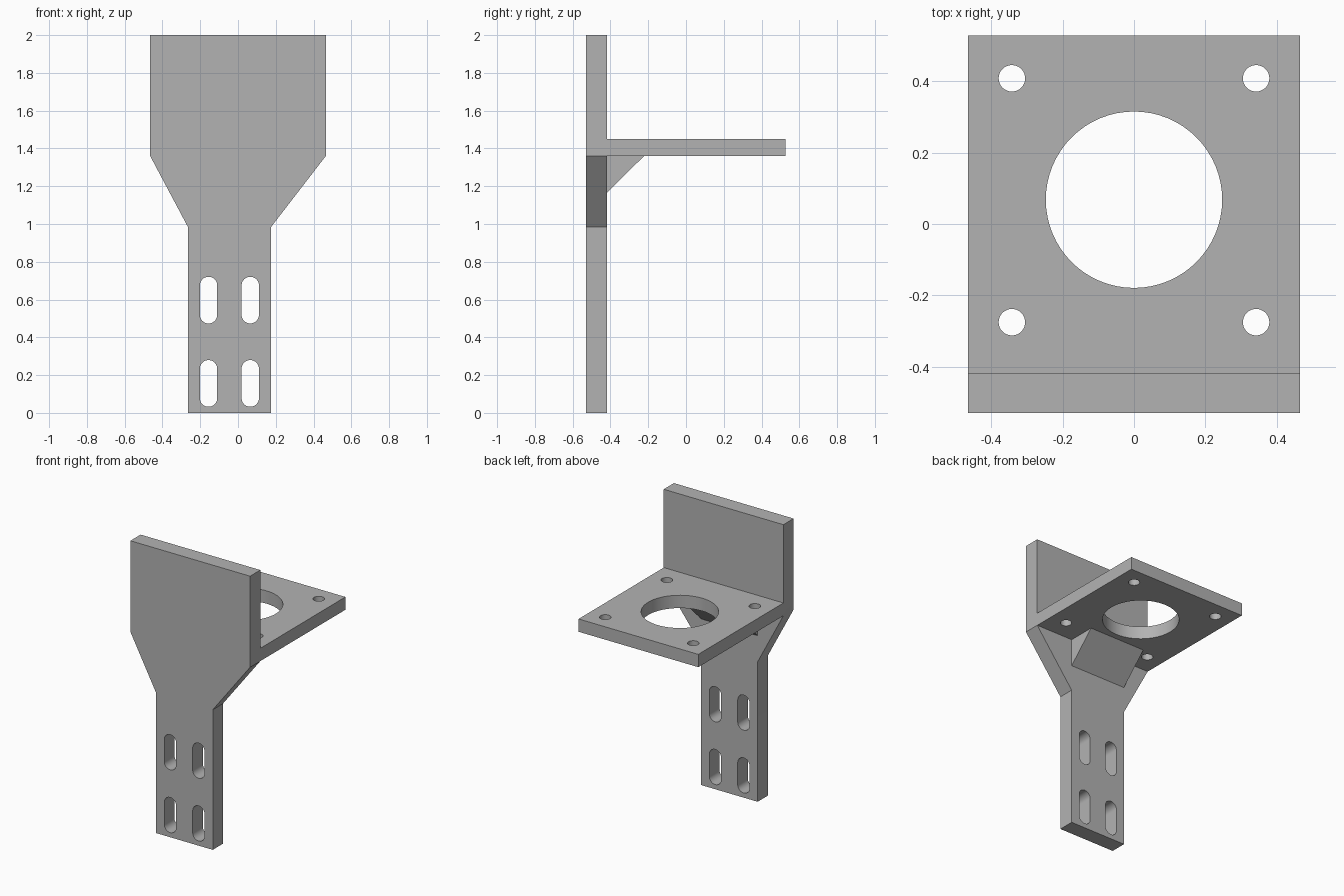
import bpy
import math
from mathutils import Vector

cube = bpy.data.objects.get("Cube")
if cube:
    bpy.data.objects.remove(cube, do_unlink=True)

grey = bpy.data.materials.new("plain grey")
grey.use_nodes = True
grey.diffuse_color = (0.45, 0.45, 0.45, 1)
grey.node_tree.nodes["Principled BSDF"].inputs["Base Color"].default_value = grey.diffuse_color

# Plane axes for each extrusion direction
AXES = {"X": ((0, 1, 0), (0, 0, 1), (1, 0, 0)),
        "Y": ((1, 0, 0), (0, 0, 1), (0, 1, 0)),
        "Z": ((1, 0, 0), (0, 1, 0), (0, 0, 1))}


def prism(name, outline, axis, low, high):
    """Extrude a 2D outline along an axis into a closed solid."""
    u, v, w = (Vector(a) for a in AXES[axis])
    n = len(outline)
    verts = [u * a + v * b + w * d for d in (low, high) for a, b in outline]
    faces = [list(range(n))[::-1], list(range(n, 2 * n))]
    faces += [[i, (i + 1) % n, n + (i + 1) % n, n + i] for i in range(n)]
    if u.cross(v).dot(w) < 0:
        faces = [f[::-1] for f in faces]
    mesh = bpy.data.meshes.new(name)
    mesh.from_pydata(verts, [], faces)
    mesh.materials.append(grey)
    obj = bpy.data.objects.new(name, mesh)
    bpy.context.collection.objects.link(obj)
    return obj


def slot(cx, cy, radius, straight=0, steps=32):
    """Round outline, stretched vertically when straight > 0."""
    points = []
    for half in (0, 1):
        shift = straight / 2 * (1 - 2 * half)
        for i in range(steps + (1 if straight else 0)):
            a = math.pi * (half + i / steps)
            points.append((cx + radius * math.cos(a), cy + shift + radius * math.sin(a)))
    return points


def combine(target, other, operation):
    """Join or cut with another solid, then discard that solid."""
    other.hide_render = True
    mod = target.modifiers.new("combine", "BOOLEAN")
    mod.operation = operation
    mod.solver = "EXACT"
    mod.object = other
    bpy.context.view_layer.objects.active = target
    bpy.ops.object.modifier_apply(modifier=mod.name)
    bpy.data.objects.remove(other, do_unlink=True)


HALF, FRONT, WALL_BACK, BACK = 0.465, -0.53, -0.417, 0.528
NECK_LEFT, NECK_RIGHT, NECK_TOP = 0.175, -0.265, 0.984
SHELF_LOW, SHELF_TOP = 1.36, 1.45

# Upright plate with its off-centre neck
bracket = prism("mounting_bracket",
                [(NECK_RIGHT, 0), (NECK_LEFT, 0), (NECK_LEFT, NECK_TOP), (HALF, SHELF_LOW),
                 (HALF, 2), (-HALF, 2), (-HALF, SHELF_LOW), (NECK_RIGHT, NECK_TOP)],
                "Y", FRONT, WALL_BACK)

# Shelf, sunk into the upright plate
inside = (FRONT + WALL_BACK) / 2
shelf = prism("shelf", [(-HALF, inside), (HALF, inside), (HALF, BACK), (-HALF, BACK)],
              "Z", SHELF_LOW, SHELF_TOP)
combine(bracket, shelf, "UNION")

# Triangular gusset under the shelf
gusset = prism("gusset",
               [(inside, 1.167), (WALL_BACK, 1.167), (-0.222, SHELF_LOW), (-0.222, 1.4), (inside, 1.4)],
               "X", NECK_RIGHT, NECK_LEFT)
combine(bracket, gusset, "UNION")

# Slots through the neck
for x in (-0.156, 0.065):
    for z in (0.156, 0.597):
        combine(bracket, prism("slot_cutter", slot(x, z, 0.046, 0.155), "Y", -0.7, -0.3), "DIFFERENCE")

# Large opening and four screw holes in the shelf
holes = [(0, 0.068, 0.247)] + [(x, y, 0.037) for x in (-0.342, 0.342) for y in (-0.275, 0.408)]
for x, y, radius in holes:
    combine(bracket, prism("hole_cutter", slot(x, y, radius), "Z", 1.25, 1.55), "DIFFERENCE")

# Smooth hole walls, crisp edges
bpy.ops.object.select_all(action="DESELECT")
bracket.select_set(True)
bpy.context.view_layer.objects.active = bracket
bpy.ops.object.shade_smooth_by_angle(angle=math.radians(30))
